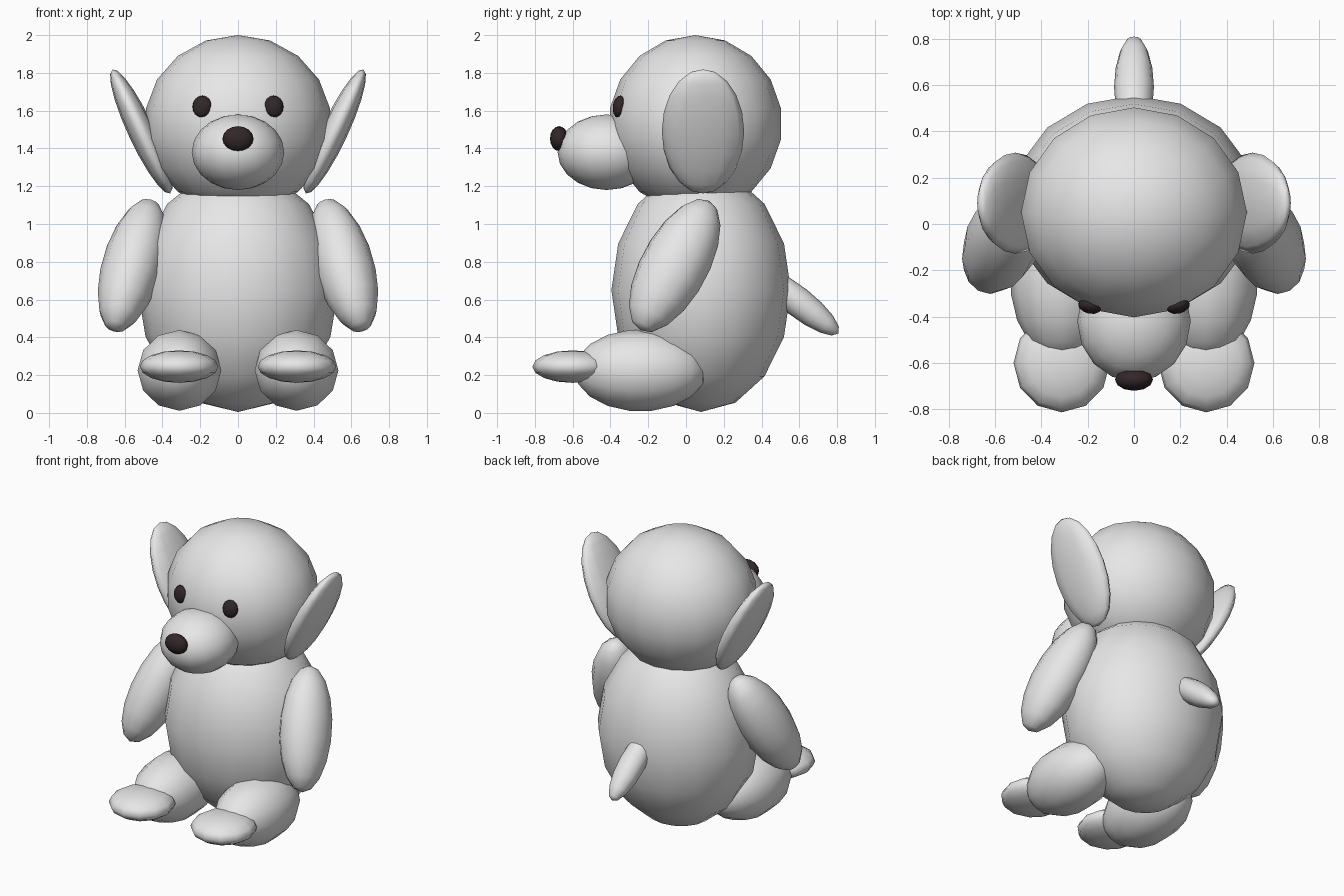
import bpy
from math import radians

if "Cube" in bpy.data.objects:
    bpy.data.objects.remove(bpy.data.objects["Cube"])


def material(name, rgb):
    m = bpy.data.materials.new(name)
    m.diffuse_color = (*rgb, 1)
    m.use_nodes = True
    m.node_tree.nodes["Principled BSDF"].inputs["Base Color"].default_value = m.diffuse_color
    return m


GREY = material("plush grey", (0.8, 0.8, 0.8))
DARK = material("dark brown", (0.033, 0.02, 0.021))


def blob(name, loc, radii, mat=GREY, rot=(0, 0, 0), segs=14, rings=9):
    """Smooth low-poly ellipsoid; radii are along its own rotated axes."""
    bpy.ops.mesh.primitive_uv_sphere_add(
        segments=segs, ring_count=rings, radius=1, location=loc,
        rotation=[radians(a) for a in rot])
    ob = bpy.context.object
    ob.name = name
    ob.scale = radii
    ob.data.materials.append(mat)
    bpy.ops.object.transform_apply(location=False, rotation=False, scale=True)
    bpy.ops.object.shade_smooth()
    return ob


def pair(name, loc, radii, mat=GREY, rot=(0, 0, 0), **kw):
    """A blob and its mirror image across x = 0."""
    for side, s in (("left", 1), ("right", -1)):
        blob(f"{side}_{name}", (s * loc[0], loc[1], loc[2]), radii, mat,
             (rot[0], s * rot[1], s * rot[2]), **kw)


# Torso and head
blob("body", (0, 0.08, 0.65), (0.53, 0.475, 0.645), segs=16, rings=8)
blob("head", (0, 0.05, 1.53), (0.495, 0.46, 0.47), segs=16, rings=9)

# Face
blob("muzzle", (0, -0.42, 1.38), (0.245, 0.26, 0.2), segs=16, rings=10)
blob("nose", (0, -0.672, 1.452), (0.082, 0.048, 0.066), DARK, segs=12, rings=8)
pair("eye", (0.19, -0.355, 1.622), (0.052, 0.032, 0.058), DARK,
     rot=(-8, 0, 12), segs=12, rings=8)

# Ears lean outwards
pair("ear", (0.512, 0.09, 1.49), (0.07, 0.218, 0.362), rot=(0, 25, 0),
     segs=12, rings=10)

# Arms hang outwards and forwards
pair("arm", (0.56, -0.06, 0.78), (0.16, 0.18, 0.4), rot=(-27, -16, 0),
     segs=12, rings=9)

# Legs lie forwards, with flat feet at the ends
pair("leg", (0.31, -0.24, 0.225), (0.225, 0.217, 0.35), rot=(90, 0, 0),
     segs=12, rings=9)
pair("foot", (0.312, -0.6, 0.245), (0.208, 0.213, 0.086), segs=12, rings=8)

# Tail slopes down behind
blob("tail", (0, 0.59, 0.59), (0.086, 0.08, 0.275), rot=(-128, 0, 0),
     segs=12, rings=8)
